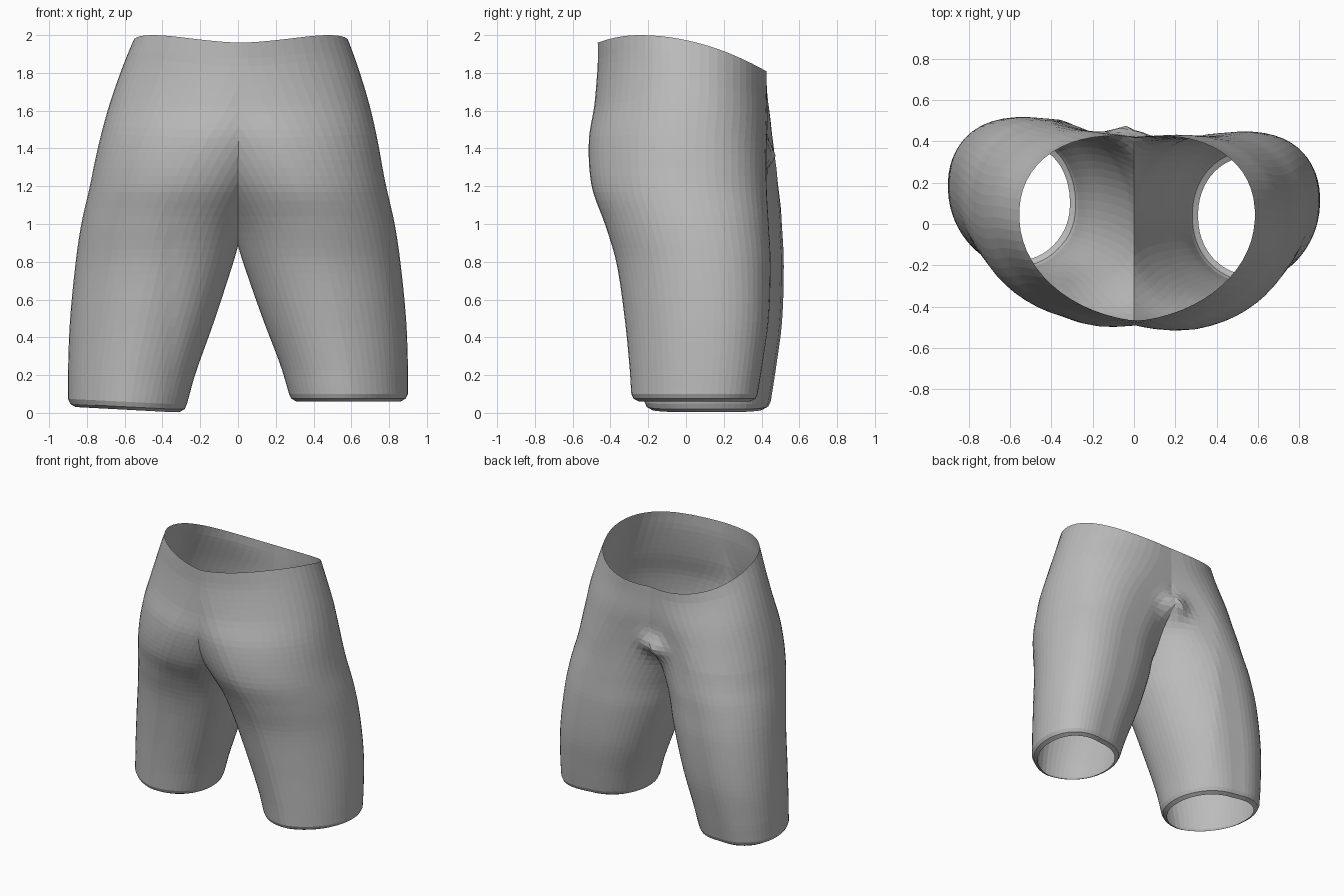
import bpy, bmesh, math
from mathutils import Matrix

cube = bpy.data.objects.get("Cube")
if cube:
    bpy.data.objects.remove(cube, do_unlink=True)

SIDES, RINGS = 60, 44

# Leg sections: height, outer x, inner x, front y, back y
# (inner x below zero is trimmed away at the centre seam)
SECTIONS = [
    (0.10, 0.90, 0.27, -0.29, 0.37),
    (0.25, 0.90, 0.225, -0.30, 0.395),
    (0.50, 0.89, 0.13, -0.325, 0.43),
    (0.80, 0.86, 0.025, -0.37, 0.44),
    (1.00, 0.83, -0.04, -0.43, 0.43),
    (1.20, 0.785, -0.15, -0.50, 0.42),
    (1.45, 0.735, -0.33, -0.515, 0.42),
    (1.65, 0.685, -0.50, -0.485, 0.425),
    (1.85, 0.62, -0.60, -0.47, 0.42),
    (1.98, 0.57, -0.57, -0.47, 0.42),
]


def clamp(v):
    return max(0.0, min(1.0, v))


def slope(i, k):
    a, b = SECTIONS[max(i - 1, 0)], SECTIONS[min(i + 1, len(SECTIONS) - 1)]
    return (b[k] - a[k]) / (b[0] - a[0])


def section_at(z):
    """Smooth interpolation between neighbouring sections."""
    i = 0
    while i < len(SECTIONS) - 2 and z > SECTIONS[i + 1][0]:
        i += 1
    a, b = SECTIONS[i], SECTIONS[i + 1]
    h = b[0] - a[0]
    t = clamp((z - a[0]) / h)
    s = t * t * (3 - 2 * t)
    rise, fall = t * (1 - t) ** 2, t * t * (t - 1)
    return [a[k] + (b[k] - a[k]) * s + h * (rise * slope(i, k) + fall * slope(i + 1, k))
            for k in range(1, 5)]


def add_ring(bm, z, section, inset=0.0):
    outer, inner, front, back = section
    cx, rx = (outer + inner) / 2, (outer - inner) / 2 - inset
    cy, ry = (front + back) / 2, (back - front) / 2 - inset
    ring = []
    for i in range(SIDES):
        a = math.tau * (i + 0.5) / SIDES
        c, s = math.cos(a), math.sin(a)
        c = math.copysign(abs(c) ** 0.94, c)
        s = math.copysign(abs(s) ** 0.94, s)
        # the outer thigh leans toward the back
        ring.append(bm.verts.new((cx + rx * c, cy + ry * s + 0.07 * max(0, c), z)))
    return ring


bm = bmesh.new()

# One leg with its half of the torso, starting at the turned-in hem
low, high = SECTIONS[0][0], SECTIONS[-1][0]
rings = [add_ring(bm, 0.06, section_at(low), 0.04),
         add_ring(bm, 0.075, section_at(low), 0.012)]
for r in range(RINGS + 1):
    z = low + (high - low) * r / RINGS
    rings.append(add_ring(bm, z, section_at(z)))
for a, b in zip(rings, rings[1:]):
    for i in range(SIDES):
        j = (i + 1) % SIDES
        bm.faces.new((a[i], a[j], b[j], b[i]))

# Trim at the centre seam and mirror to the other side
bmesh.ops.bisect_plane(bm, geom=bm.verts[:] + bm.edges[:] + bm.faces[:], dist=1e-5,
                       plane_co=(0, 0, 0), plane_no=(1, 0, 0), clear_inner=True)
bmesh.ops.mirror(bm, geom=bm.verts[:] + bm.edges[:] + bm.faces[:],
                 matrix=Matrix.Identity(4), merge_dist=0.0005, axis='X')
bmesh.ops.remove_doubles(bm, verts=bm.verts[:], dist=0.0005)

for v in bm.verts:
    x, y, z = v.co
    # right leg stands further back and reaches lower
    if x < 0:
        v.co.y += 0.07 * clamp(-x / 0.35) * clamp((1.9 - z) / 0.8)
        drop = 0.06 - 0.03 * clamp((-x - 0.35) / 0.53)
        v.co.z -= drop * clamp(1 - z / 0.9)
    # small bump on the back seam
    if y > 0.2:
        d2 = ((x + 0.02) / 0.09) ** 2 + ((z - 1.37) / 0.11) ** 2
        v.co.y += 0.085 * math.exp(-d2)
    # curved waist edge, low at the back
    top = clamp((z - 1.3) / 0.68)
    bend = 0.42 if y > -0.25 else 0.85
    v.co.z += (2.0 - bend * (y + 0.25) ** 2 - high) * top
    v.co.x += 0.015 * top

bmesh.ops.recalc_face_normals(bm, faces=bm.faces[:])
mesh = bpy.data.meshes.new("shorts")
bm.to_mesh(mesh)
bm.free()

# Plain grey cloth
grey = bpy.data.materials.new("grey cloth")
grey.use_nodes = True
colour = (0.5, 0.5, 0.5, 1.0)
grey.diffuse_color = colour
grey.node_tree.nodes["Principled BSDF"].inputs["Base Color"].default_value = colour
mesh.materials.append(grey)

shorts = bpy.data.objects.new("shorts", mesh)
bpy.context.scene.collection.objects.link(shorts)
